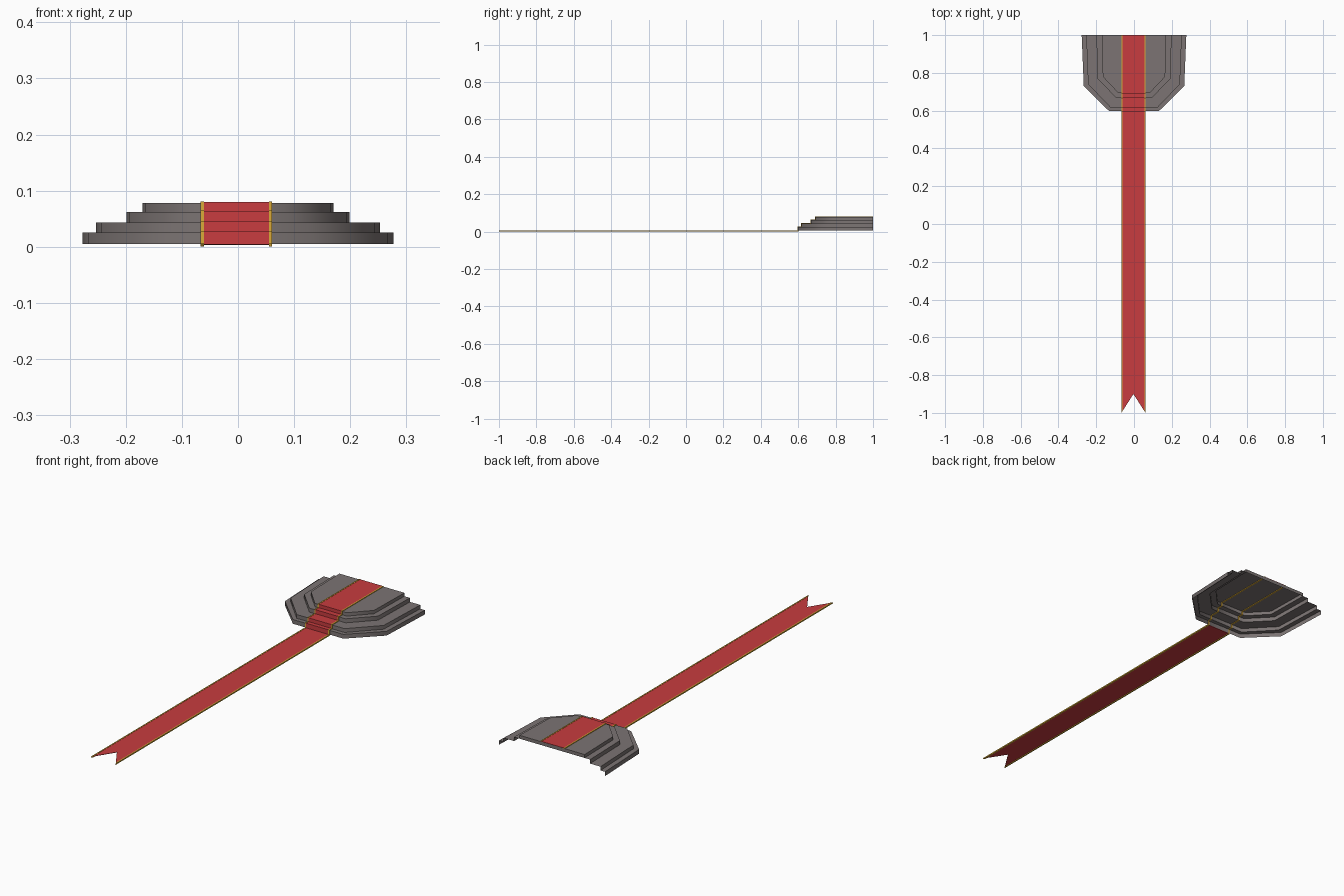
import bpy, math

if "Cube" in bpy.data.objects:
    bpy.data.objects.remove(bpy.data.objects["Cube"])


def material(name, rgb):
    m = bpy.data.materials.new(name)
    m.diffuse_color = (*rgb, 1)
    m.use_nodes = True
    m.node_tree.nodes["Principled BSDF"].inputs["Base Color"].default_value = m.diffuse_color
    return m


def add_mesh(name, verts, faces, mat):
    me = bpy.data.meshes.new(name)
    me.from_pydata(verts, [], faces)
    me.materials.append(mat)
    ob = bpy.data.objects.new(name, me)
    bpy.context.collection.objects.link(ob)
    return ob


stone = material("stone", (0.2, 0.175, 0.172))
red = material("red_cloth", (0.58, 0.045, 0.05))
gold = material("gold_trim", (0.7, 0.4, 0.04))

BOTTOM = 0.005
# per step: back half width, corner half width, corner y, front half width, front y, top z
STEPS = [
    (0.277, 0.266, 0.73, 0.132, 0.598, 0.025),
    (0.253, 0.243, 0.74, 0.125, 0.617, 0.043),
    (0.199, 0.193, 0.77, 0.095, 0.668, 0.062),
    (0.170, 0.165, 0.78, 0.083, 0.693, 0.078),
]

# Stone steps: hollow stepped shell, open underneath and at the back
verts, faces, z = [], [], BOTTOM
for back, corner, cy, front, fy, top in STEPS:
    half = [(back, 1.0), (corner, cy), (front, fy)]
    outline = [(-x, y) for x, y in half] + half[::-1]
    for level in (z, top):
        verts += [(x, y, level) for x, y in outline]
    z = top
rows = len(verts) // 6
for r in range(rows - 1):
    for j in range(5):
        a = r * 6 + j
        faces.append((a, a + 1, a + 7, a + 6))
last = (rows - 1) * 6
faces.append(tuple(range(last, last + 6)))
faces.append((last - 1, last - 6, last, last + 5))
steps = add_mesh("stone_steps", verts, faces, stone)
bpy.context.view_layer.objects.active = steps
steps.select_set(True)
bpy.ops.object.shade_smooth_by_angle(angle=math.radians(55))

# Carpet runner: one profile over ground and steps, swallowtail at the front end
CENTRE, HALF, NOTCH = -0.003, 0.064, 0.1


def runner(name, xs, lift, thickness, mat):
    path = [(-1.0, 0.003 + lift)]
    level = 0.003
    for step in STEPS:
        y = step[4] - lift
        path += [(y, level + lift), (y, step[5] + lift)]
        level = step[5]
    path.append((1.0, level + lift))
    n = len(xs)
    vs = []
    for i, (y, z) in enumerate(path):
        for x in xs:
            cut = NOTCH * (1 - abs(x - CENTRE) / HALF) if i == 0 else 0
            vs.append((x, y + cut, z))
    fs = [(i * n + j, i * n + j + 1, (i + 1) * n + j + 1, (i + 1) * n + j)
          for i in range(len(path) - 1) for j in range(n - 1)]
    ob = add_mesh(name, vs, fs, mat)
    solid = ob.modifiers.new("thickness", 'SOLIDIFY')
    solid.thickness = thickness
    solid.offset = -1
    solid.use_even_offset = True
    return ob


TRIM = 0.006
L, R = CENTRE - HALF, CENTRE + HALF
runner("carpet", [L + TRIM, CENTRE, R - TRIM], 0.002, 0.0018, red)
runner("carpet_trim_left", [L, L + TRIM], 0.003, 0.006, gold)
runner("carpet_trim_right", [R - TRIM, R], 0.003, 0.006, gold)
